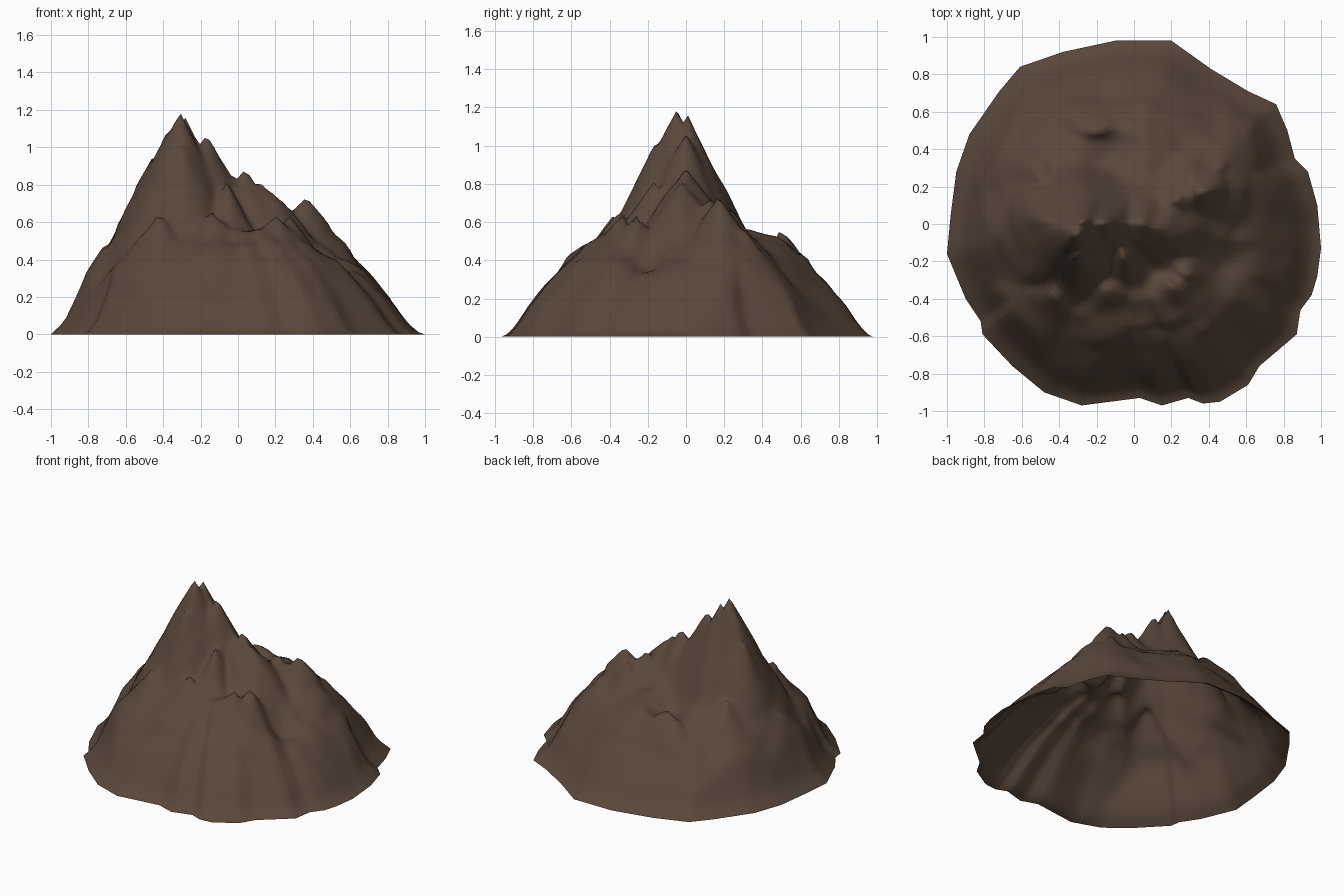
import bpy, bmesh, math
from mathutils import Vector, noise

if "Cube" in bpy.data.objects:
    bpy.data.objects.remove(bpy.data.objects["Cube"])

# Irregular footprint, counter-clockwise
OUTLINE = [(-1, -.16), (-.9, -.4), (-.82, -.52), (-.81, -.59), (-.65, -.76), (-.48, -.9), (-.28, -.97),
           (.03, -.93), (.15, -.97), (.29, -.93), (.37, -.96), (.46, -.95), (.61, -.86), (.67, -.76),
           (.87, -.59), (.89, -.46), (.95, -.38), (.98, -.28), (1, -.13), (.98, .1), (.93, .28), (.86, .35),
           (.82, .5), (.76, .64), (.61, .71), (.41, .83), (.2, .98), (-.1, .98), (-.38, .92), (-.61, .84),
           (-.72, .71), (-.88, .48), (-.95, .28), (-.98, .05)]
# Lower slope: distance from centre (fraction) -> height, and its upper limit
SKIRT = [(0, .6), (.4, .56), (.55, .49), (.65, .41), (.75, .3), (.85, .18), (.93, .06), (1, 0)]
LIMIT = [(0, 2), (.6, .9), (.74, .47), (.83, .24), (.92, .07), (1, 0)]
# Peaks and spurs: x, y, height, slope in x, slope in y
PEAKS = [(-.31, -.05, 1.19, 1.9, 1.9), (-.28, .01, 1.17, 1.9, 2.0), (-.17, 0, 1.08, 1.8, 1.9),
         (-.37, -.02, 1.11, 1.9, 1.9), (-.46, .02, .96, 2, 1.8), (-.3, -.16, 1.03, 1.9, 2), (-.27, .08, 1.0, 1.9, 1.9),
         (-.08, 0, .92, 1.3, 1.4), (.04, 0, .9, 1.3, 1.3), (.12, -.02, .85, 1.2, 1.2), (-.06, -.17, .82, 1.5, 1.3),
         (.36, .17, .75, 1.2, 1.4), (.22, .13, .75, 1.2, 1.4), (.3, .24, .67, 1.2, 1.2),
         (-.14, -.34, .68, 1.1, 1.3), (.2, -.33, .66, 1.0, 1.2), (-.42, -.36, .66, 1.2, 1.2),
         (-.2, .5, .59, .8, 1.5), (-.72, -.05, .5, 1.6, .9), (-.5, .25, .64, 1.2, 1.2),
         (.45, .3, .58, 1.2, 1.2), (.05, .6, .46, 1, 1.3), (.27, -.26, .67, 1.2, 1.3)]
# Hollows: x, y, depth, radius
HOLLOWS = [(.49, -.2, .12, .12), (.13, -.2, .04, .1), (-.14, .38, .08, .11)]
CENTRE = Vector((-.1, 0))
RINGS, SPLIT = 34, 4


def lookup(table, t):
    for (a, p), (b, q) in zip(table, table[1:]):
        if t <= b:
            return p + (q - p) * (t - a) / (b - a)
    return table[-1][1]


def height(x, y, t):
    vals = [lookup(SKIRT, t)]
    for px, py, h, sx, sy in PEAKS:
        vals.append(h - math.hypot((x - px) * sx, (y - py) * sy))
    top = max(vals)
    k = 60
    z = top + math.log(sum(math.exp(k * (v - top)) for v in vals)) / k - .015
    for hx, hy, d, r in HOLLOWS:
        z -= d * math.exp(-((x - hx) ** 2 + (y - hy) ** 2) / r ** 2)
    p = Vector((x, y, 0))
    rough = .025 * noise.noise(p * 5 + Vector((3, 1, 2))) + .018 * noise.noise(p * 11)
    z += rough * min(1, (1 - t) / .45)
    return max(0, min(z, lookup(LIMIT, t))) if t < 1 else 0


# Mountain shell, open underneath
bm = bmesh.new()
edge = []
for a, b in zip(OUTLINE, OUTLINE[1:] + OUTLINE[:1]):
    edge += [Vector(a).lerp(Vector(b), i / SPLIT) for i in range(SPLIT)]
rings = []
for r in range(1, RINGS + 1):
    t = r / RINGS
    ring = []
    for e in edge:
        p = CENTRE.lerp(e, t)
        z = height(p.x, p.y, t)
        # Rocky lip pushed sideways at mid height
        push = .035 * noise.noise(Vector((p.x * 5, p.y * 5, z * 9))) * max(0, 1 - abs(t - .6) / .2)
        p += (e - CENTRE).normalized() * push
        ring.append(bm.verts.new((p.x, p.y, z)))
    rings.append(ring)
tip = bm.verts.new((CENTRE.x, CENTRE.y, height(CENTRE.x, CENTRE.y, 0)))
n = len(edge)
for i in range(n):
    j = (i + 1) % n
    bm.faces.new((tip, rings[0][i], rings[0][j]))
    for inner, outer in zip(rings, rings[1:]):
        bm.faces.new((inner[i], outer[i], outer[j], inner[j]))
mesh = bpy.data.meshes.new("mountain")
bm.to_mesh(mesh)
bm.free()
mountain = bpy.data.objects.new("mountain", mesh)
bpy.context.collection.objects.link(mountain)

# Brown rock
rock = bpy.data.materials.new("rock")
rock.diffuse_color = (.1, .063, .042, 1)
rock.use_nodes = True
rock.node_tree.nodes["Principled BSDF"].inputs["Base Color"].default_value = rock.diffuse_color
mesh.materials.append(rock)
for f in mesh.polygons:
    f.use_smooth = True
